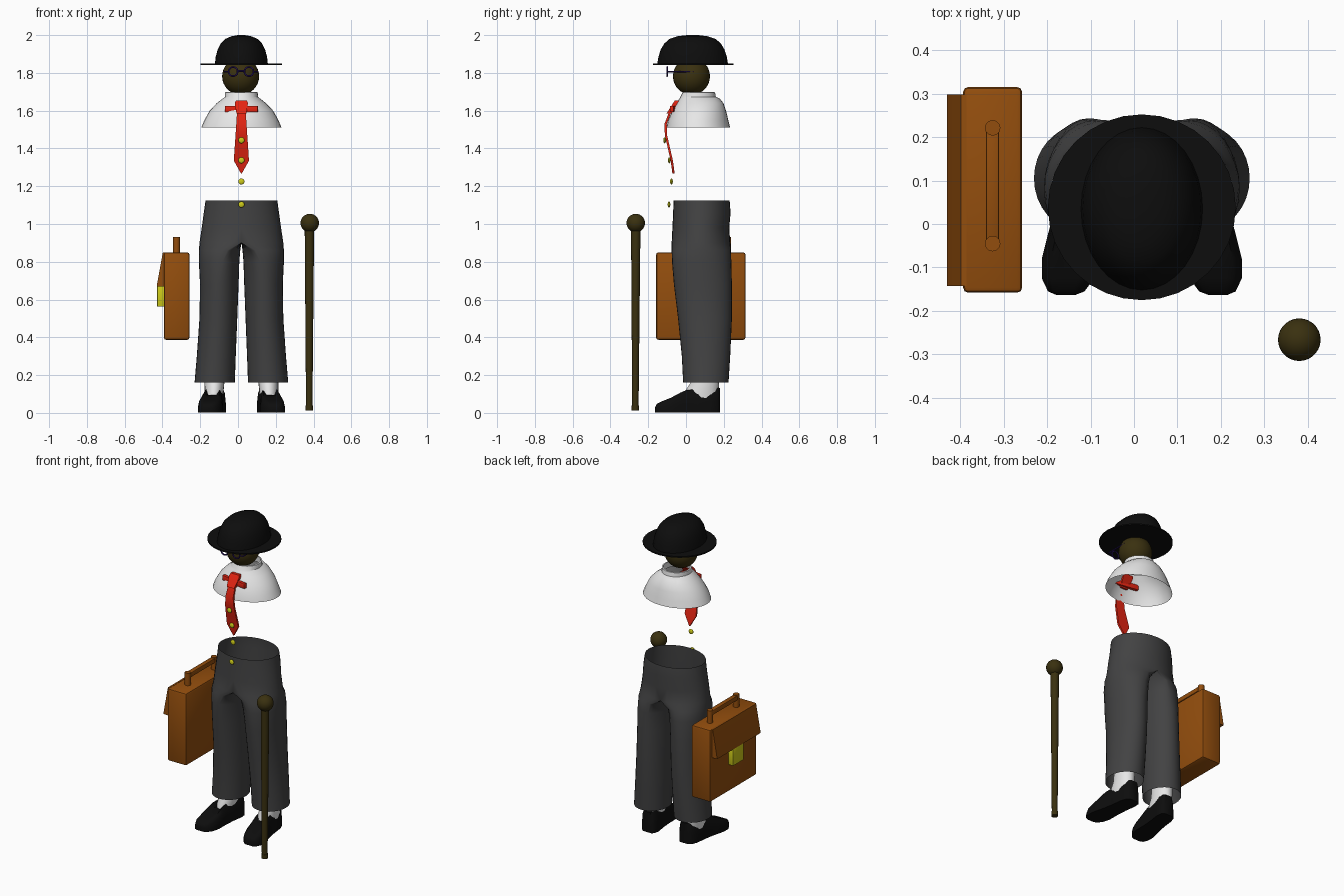
import bpy, bmesh, math
from mathutils import Matrix, Vector

if "Cube" in bpy.data.objects:
    bpy.data.objects.remove(bpy.data.objects["Cube"])

CX = 0.018  # body axis


def mat(name, *c):
    m = bpy.data.materials.new(name)
    m.diffuse_color = (*c, 1)
    m.use_nodes = True
    m.node_tree.nodes["Principled BSDF"].inputs["Base Color"].default_value = m.diffuse_color
    return m


BLACK = mat("black", 0.004, 0.004, 0.004)
WHITE = mat("white", 0.85, 0.85, 0.85)
GREY = mat("charcoal", 0.055, 0.055, 0.056)
RED = mat("red", 0.78, 0.018, 0.006)
YELLOW = mat("yellow", 0.62, 0.6, 0.01)
LEATHER = mat("tan leather", 0.29, 0.075, 0.004)
WOOD = mat("dark olive brown", 0.042, 0.03, 0.005)
NAVY = mat("navy", 0.02, 0.006, 0.11)


def finish(name, bm, m, angle=35):
    bmesh.ops.remove_doubles(bm, verts=bm.verts, dist=1e-5)
    bmesh.ops.recalc_face_normals(bm, faces=bm.faces)
    me = bpy.data.meshes.new(name)
    bm.to_mesh(me)
    bm.free()
    me.materials.append(m)
    ob = bpy.data.objects.new(name, me)
    bpy.context.collection.objects.link(ob)
    bpy.ops.object.select_all(action='DESELECT')
    ob.select_set(True)
    bpy.context.view_layer.objects.active = ob
    bpy.ops.object.shade_smooth_by_angle(angle=math.radians(angle))
    return ob


def skin(bm, rings, closed=True, caps=False):
    vs = [[bm.verts.new(p) for p in r] for r in rings]
    n = len(vs[0])
    for a, b in zip(vs, vs[1:]):
        for i in range(n if closed else n - 1):
            j = (i + 1) % n
            bm.faces.new((a[i], a[j], b[j], b[i]))
    if caps:
        bm.faces.new(vs[0])
        bm.faces.new(vs[-1])


def loft(name, rings, m, caps=False, angle=35):
    bm = bmesh.new()
    skin(bm, rings, True, caps)
    return finish(name, bm, m, angle)


def oval(z, rx, yf, yb, cx=CX, n=32):
    cy, ry = (yf + yb) / 2, (yb - yf) / 2
    return [(cx + rx * math.cos(2 * math.pi * i / n), cy + ry * math.sin(2 * math.pi * i / n), z) for i in range(n)]


def ball(name, loc, r, m, scale=(1, 1, 1)):
    bm = bmesh.new()
    bmesh.ops.create_uvsphere(bm, u_segments=28, v_segments=16, radius=r)
    bmesh.ops.scale(bm, vec=scale, verts=bm.verts)
    bmesh.ops.translate(bm, vec=loc, verts=bm.verts)
    return finish(name, bm, m)


def rod(name, a, b, r1, r2, m, n=16):
    a, b = Vector(a), Vector(b)
    bm = bmesh.new()
    rot = (b - a).to_track_quat('Z', 'Y').to_matrix().to_4x4()
    bmesh.ops.create_cone(bm, cap_ends=True, segments=n, radius1=r1, radius2=r2, depth=(b - a).length,
                          matrix=Matrix.Translation((a + b) / 2) @ rot)
    return finish(name, bm, m)


def box(name, lo, hi, m, bevel=0.0, rot=0.0):
    lo, hi = Vector(lo), Vector(hi)
    bm = bmesh.new()
    bmesh.ops.create_cube(bm, size=1, matrix=Matrix.Translation((lo + hi) / 2) @ Matrix.Rotation(rot, 4, 'Z')
                          @ Matrix.Diagonal((*(hi - lo), 1)))
    if bevel:
        bmesh.ops.bevel(bm, geom=bm.edges[:], offset=bevel, segments=2, profile=0.5, affect='EDGES')
    return finish(name, bm, m)


# Bowler hat: brim plate and oval crown
loft("hat_brim", [oval(1.842, 0.216, -0.175, 0.252), oval(1.85, 0.216, -0.175, 0.252)], BLACK, True)
loft("hat_crown", [oval(z, r, 0.035 - q, 0.035 + q) for z, r, q in (
    (1.848, 0.14, 0.187), (1.885, 0.136, 0.181), (1.925, 0.125, 0.168), (1.955, 0.11, 0.15),
    (1.98, 0.085, 0.122), (1.994, 0.052, 0.08), (2.0, 0.018, 0.03))], BLACK, True)

# Head
ball("head", (0.014, 0.029, 1.782), 0.098, WOOD)

# Glasses: two rims, bridge, temples
for s in (-1, 1):
    c = Vector((0.016 + s * 0.042, -0.1, 1.807))
    rings = []
    for i in range(25):
        a = 2 * math.pi * i / 24
        d = Vector((math.cos(a), 0, math.sin(a)))
        rings.append([c + d * (0.024 + 0.0045 * math.cos(b)) + Vector((0, 0.0045 * math.sin(b), 0))
                      for b in (k * math.pi / 4 for k in range(8))])
    loft("glasses_rim", rings, NAVY, angle=60)
    x = 0.016 + s * 0.088
    rod("glasses_hinge", (0.016 + s * 0.068, -0.1, 1.807), (x + s * 0.003, -0.1, 1.807), 0.004, 0.004, NAVY, 8)
    rod("glasses_temple", (x, -0.1, 1.807), (x, 0.04, 1.807), 0.004, 0.004, NAVY, 8)
rod("glasses_bridge", (-0.004, -0.1, 1.81), (0.036, -0.1, 1.81), 0.004, 0.004, NAVY, 8)

# Shirt shoulders with standing collar, open below
loft("shirt", [oval(*r) for r in (
    (1.512, 0.212, -0.103, 0.233), (1.55, 0.196, -0.095, 0.224), (1.60, 0.168, -0.072, 0.212),
    (1.64, 0.130, -0.05, 0.198), (1.665, 0.098, -0.034, 0.178), (1.672, 0.088, -0.03, 0.158),
    (1.697, 0.086, -0.018, 0.154), (1.699, 0.078, -0.01, 0.146), (1.66, 0.08, -0.02, 0.148))], WHITE, angle=20)


# Tie: knot, blade and cross band
def strip(name, rows, t):
    loft(name, [[(CX - w, y - t, z), (CX + w, y - t, z), (CX + w, y + t, z), (CX - w, y + t, z)]
                for y, z, w in rows], RED, True)


strip("tie_knot", [(-0.04, 1.655, 0.028), (-0.05, 1.64, 0.035), (-0.085, 1.585, 0.026)], 0.018)
strip("tie_blade", [(-0.083, 1.595, 0.023), (-0.108, 1.53, 0.027), (-0.106, 1.47, 0.031), (-0.09, 1.40, 0.036),
                    (-0.075, 1.335, 0.04), (-0.066, 1.267, 0.002)], 0.006)
box("tie_band", (-0.07, -0.072, 1.592), (0.106, -0.052, 1.625), RED, 0.003, -0.15)

# Floating buttons
for y, z in ((-0.113, 1.443), (-0.088, 1.337), (-0.077, 1.225), (-0.09, 1.103)):
    ball("button", (CX, y, z), 0.016, YELLOW, (1, 0.45, 1))

# Trousers: shared waist arcs and two legs meeting at the crotch
WAIST = ((1.125, 0.19, -0.066, 0.231), (1.06, 0.199, -0.068, 0.236), (0.98, 0.21, -0.072, 0.229),
         (0.90, 0.222, -0.076, 0.234))
LEGS = ((0.86, 0.006, 0.225, -0.076, 0.238), (0.80, 0.011, 0.225, -0.074, 0.24), (0.68, 0.015, 0.219, -0.064, 0.243),
        (0.5, 0.022, 0.222, -0.042, 0.243), (0.3, 0.03, 0.236, -0.022, 0.234), (0.16, 0.035, 0.248, -0.015, 0.225))


def leg_ring(s, z, c, ro, ri, yf, yb, full=True):
    out = []
    for i in range(32 if full else 17):
        a = math.pi * (i / 16 - 0.5)
        x = c + (ro if i <= 16 else ri) * math.cos(a)
        if i in (0, 16):
            x = c
        out.append((CX + s * x, (yf + yb) / 2 + (yb - yf) / 2 * math.sin(a), z))
    return out


bm = bmesh.new()
for s in (-1, 1):
    skin(bm, [leg_ring(s, z, 0, rx, 0, yf, yb, False) for z, rx, yf, yb in WAIST], False)
    z, rx, yf, yb = WAIST[-1]
    rings = [leg_ring(s, z, 0, rx, 0, yf, yb)]
    for k, (z, xi, xo, yf, yb) in enumerate(LEGS):
        c = (xi + xo) / 2 * (0.65, 0.85, 1, 1, 1, 1)[k]
        rings.append(leg_ring(s, z, c, xo - c, c - xi, yf, yb))
    skin(bm, rings)
finish("trousers", bm, GREY, 60)

# Shoes (splayed) and socks
SECTION = ((1, 0), (1.0, 0.4), (0.9, 0.78), (0.68, 1), (0.4, 1))
SHOE = ((-0.163, 0.022, 0.03, 0), (-0.155, 0.042, 0.045, 0), (-0.125, 0.06, 0.06, 0), (-0.08, 0.066, 0.078, 0),
        (-0.03, 0.06, 0.105, 0.12), (0.0, 0.056, 0.118, 0.25), (0.06, 0.053, 0.124, 0.25),
        (0.13, 0.054, 0.132, 0.2), (0.165, 0.046, 0.134, 0), (0.18, 0.03, 0.13, 0))
for s in (-1, 1):
    rings = []
    for y, w, h, dip in SHOE:
        cx = 0.138 + (0.12 - y) * 0.13
        half = [(u * w, v * h * (1 - dip if u == 0.4 else 1)) for u, v in SECTION]
        pts = half + [(0, h * (1 - dip))] + [(-u, v) for u, v in half[::-1]]
        rings.append([(CX + s * (cx + u), y, v + 0.002) for u, v in pts])
    loft("shoe", rings, BLACK, True, 50)
    loft("sock", [oval(0.06, 0.045, -0.01, 0.165, CX + s * 0.147, 20), oval(0.11, 0.05, -0.008, 0.172, CX + s * 0.145, 20),
                  oval(0.16, 0.053, 0.025, 0.175, CX + s * 0.143, 20), oval(0.24, 0.055, 0.04, 0.175, CX + s * 0.143, 20)], WHITE, True)

# Briefcase: body, wedge flap, clasp and handle
box("briefcase_body", (-0.393, -0.158, 0.387), (-0.257, 0.315, 0.85), LEATHER, 0.012)
flap = ((-0.385, 0.85), (-0.39, 0.67), (-0.43, 0.67), (-0.427, 0.69), (-0.398, 0.849))
loft("briefcase_flap", [[(x, y, z) for x, z in flap] for y in (-0.142, 0.298)], LEATHER, True)
box("briefcase_clasp", (-0.428, 0.025, 0.562), (-0.39, 0.133, 0.675), YELLOW, 0.003)
for y in (-0.045, 0.221):
    rod("briefcase_handle_post", (-0.325, y, 0.845), (-0.325, y, 0.93), 0.018, 0.018, LEATHER, 12)
box("briefcase_handle_bar", (-0.34, -0.045, 0.895), (-0.31, 0.221, 0.925), LEATHER, 0.005)

# Walking cane
ball("cane_knob", (0.38, -0.266, 1.005), 0.049, WOOD)
rod("cane_shaft", (0.377, -0.268, 0.03), (0.378, -0.266, 0.98), 0.017, 0.025, WOOD)
rod("cane_tip", (0.377, -0.268, 0.012), (0.377, -0.268, 0.04), 0.02, 0.02, WOOD)
